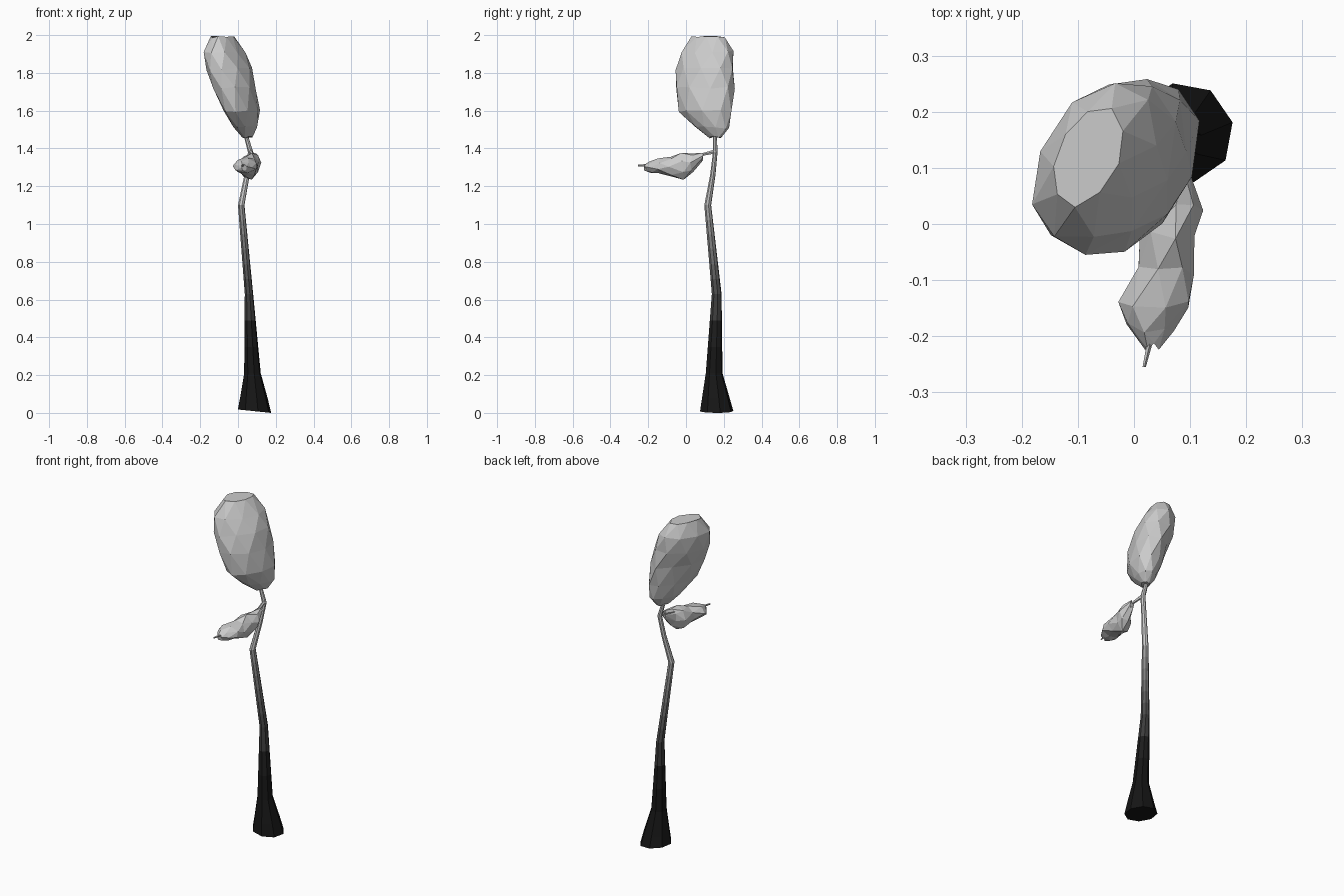
import bpy, bmesh, math, random

if "Cube" in bpy.data.objects:
    bpy.data.objects.remove(bpy.data.objects["Cube"])
random.seed(4)


def lerp(a, b, t):
    return tuple(p + (q - p) * t for p, q in zip(a, b))


def loft(name, rings, sides, axis='z', skew=0, jitter=0, stagger=False, start=10):
    """Skin oval rings given as (u min, u max, v min, v max, position on axis)."""
    bm = bmesh.new()
    loops = []
    for i, (u0, u1, v0, v1, w) in enumerate(rings):
        loop = []
        for k in range(sides):
            a = math.tau * (k + (0.5 * (i % 2) if stagger else 0)) / sides + math.radians(start)
            r = 1.03 + random.uniform(-jitter, jitter)
            u = (u0 + u1) / 2 + (u1 - u0) / 2 * r * math.cos(a)
            v = (v0 + v1) / 2 + (v1 - v0) / 2 * r * math.sin(a + math.radians(skew))
            d = w + random.uniform(-jitter, jitter) * 0.15
            loop.append(bm.verts.new((u, v, d) if axis == 'z' else (u, d, v)))
        loops.append(loop)
    for i, (a, b) in enumerate(zip(loops, loops[1:])):
        for k in range(sides):
            n = (k + 1) % sides
            if not stagger:
                bm.faces.new((a[k], a[n], b[n], b[k]))
            elif i % 2 == 0:
                bm.faces.new((a[k], a[n], b[k]))
                bm.faces.new((a[n], b[n], b[k]))
            else:
                bm.faces.new((a[k], b[n], b[k]))
                bm.faces.new((a[k], a[n], b[n]))
    bm.faces.new(loops[0])
    bm.faces.new(loops[-1])
    bmesh.ops.recalc_face_normals(bm, faces=bm.faces)
    mesh = bpy.data.meshes.new(name)
    bm.to_mesh(mesh)
    bm.free()
    obj = bpy.data.objects.new(name, mesh)
    bpy.context.collection.objects.link(obj)
    return obj


# Trunk: flared foot, slender bent stem ending inside the crown
trunk_rings = [
    (0.00, 0.175, 0.075, 0.25, 0.01), (0.033, 0.12, 0.105, 0.193, 0.21),
    (0.036, 0.080, 0.137, 0.188, 0.63), (0.000, 0.034, 0.097, 0.133, 1.10),
    (0.034, 0.062, 0.128, 0.156, 1.26), (0.053, 0.081, 0.143, 0.167, 1.38),
    (0.030, 0.052, 0.143, 0.163, 1.47), (0.005, 0.02, 0.11, 0.12, 1.70)]
fine = []
for a, b in zip(trunk_rings, trunk_rings[1:]):
    steps = 6 if 0.6 < a[4] < 1.0 else 3 if a[4] < 0.6 else 1
    fine += [lerp(a, b, s / steps) for s in range(steps)]
fine.append(trunk_rings[-1])
trunk = loft("trunk", fine, 8, start=12)
for v in trunk.data.vertices[:8]:
    v.co.z = 0.018 * (0.175 - v.co.x) / 0.175

# Trunk shading from black at the foot to grey at the top
shades = 12
for i in range(shades):
    m = bpy.data.materials.new(f"bark_{i}")
    g = 0.008 + 0.5 * (i / (shades - 1)) ** 2
    m.diffuse_color = (g, g, g, 1)
    m.use_nodes = True
    m.node_tree.nodes["Principled BSDF"].inputs["Base Color"].default_value = m.diffuse_color
    trunk.data.materials.append(m)
for p in trunk.data.polygons:
    t = (p.center.z - 0.3) / 0.95
    p.material_index = max(0, min(shades - 1, int(t * shades)))

# Main crown: leaning egg-shaped leaf mass
loft("crown", [
    (0.02, 0.075, 0.125, 0.185, 1.46), (-0.025, 0.10, 0.05, 0.225, 1.51),
    (-0.075, 0.112, -0.035, 0.245, 1.60), (-0.128, 0.095, -0.06, 0.252, 1.72),
    (-0.165, 0.075, -0.053, 0.253, 1.82), (-0.178, 0.035, -0.025, 0.245, 1.91),
    (-0.145, -0.02, 0.035, 0.205, 1.99)],
    9, skew=22, jitter=0.045, stagger=True)

# Side branch running through the small leaf clump
loft("side_branch", [
    (0.015, 0.021, 1.304, 1.314, -0.255), (0.03, 0.045, 1.305, 1.32, -0.17),
    (0.055, 0.072, 1.345, 1.362, 0.02), (0.069, 0.085, 1.361, 1.376, 0.09),
    (0.058, 0.076, 1.372, 1.395, 0.155)], 5, axis='y')

# Small leaf clump on the branch
loft("side_leaf_clump", [
    (0.02, 0.045, 1.28, 1.315, -0.215), (-0.015, 0.07, 1.268, 1.33, -0.185),
    (-0.025, 0.105, 1.268, 1.345, -0.145), (0.002, 0.105, 1.25, 1.358, -0.085),
    (0.01, 0.112, 1.236, 1.372, -0.02), (0.045, 0.12, 1.275, 1.376, 0.03),
    (0.075, 0.10, 1.335, 1.376, 0.085)],
    7, axis='y', jitter=0.06, stagger=True, start=25)
